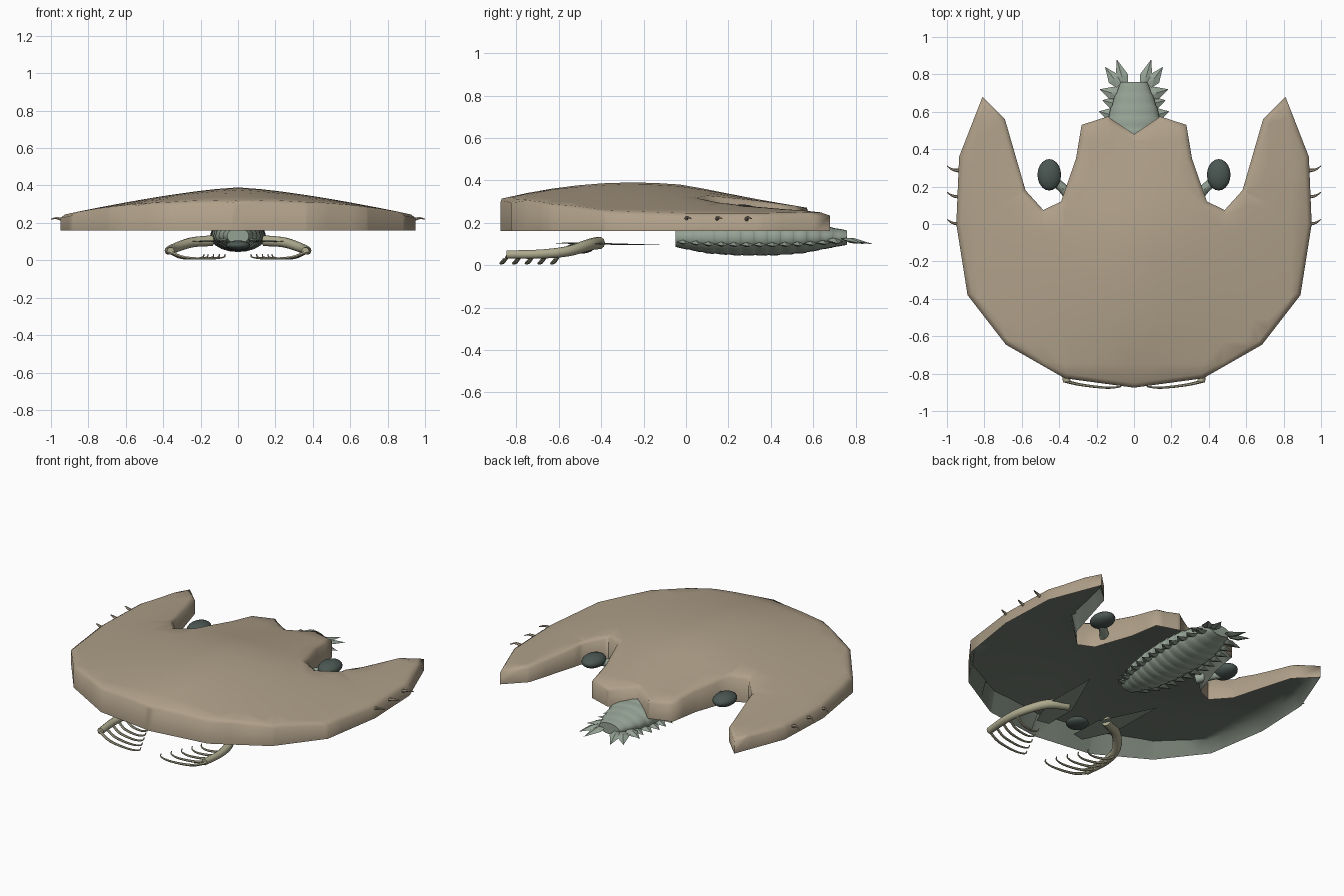
import bpy, bmesh, math
from mathutils import Vector

if "Cube" in bpy.data.objects:
    bpy.data.objects.remove(bpy.data.objects["Cube"])


def material(name, rgb):
    m = bpy.data.materials.new(name)
    m.diffuse_color = (*rgb, 1)
    m.use_nodes = True
    m.node_tree.nodes["Principled BSDF"].inputs["Base Color"].default_value = m.diffuse_color
    return m


TAN = material("tan_shell", (0.43, 0.35, 0.25))
DARK = material("dark_green", (0.07, 0.095, 0.085))
UNDER = material("dark_underside", (0.17, 0.20, 0.165))
GREEN = material("grey_green", (0.30, 0.36, 0.30))
OLIVE = material("olive", (0.42, 0.40, 0.27))


def make(name, verts, faces, *mats, angle=45):
    me = bpy.data.meshes.new(name)
    me.from_pydata(verts, [], faces)
    bm = bmesh.new()
    bm.from_mesh(me)
    bmesh.ops.recalc_face_normals(bm, faces=bm.faces)
    bm.to_mesh(me)
    bm.free()
    ob = bpy.data.objects.new(name, me)
    bpy.context.collection.objects.link(ob)
    for m in mats:
        me.materials.append(m)
    bpy.ops.object.select_all(action='DESELECT')
    ob.select_set(True)
    bpy.context.view_layer.objects.active = ob
    bpy.ops.object.shade_smooth_by_angle(angle=math.radians(angle))
    return ob


def loft(rings):
    """Closed skin over a list of equal-length vertex rings."""
    n = len(rings[0])
    verts = [v for r in rings for v in r]
    faces = [(i * n + j, i * n + (j + 1) % n, (i + 1) * n + (j + 1) % n, (i + 1) * n + j)
             for i in range(len(rings) - 1) for j in range(n)]
    faces += [tuple(range(n))[::-1], tuple(range(len(verts) - n, len(verts)))]
    return verts, faces


def smooth_path(pts, steps=4):
    """Catmull-Rom points through a short path."""
    p = [Vector(q) for q in pts]
    p = [2 * p[0] - p[1]] + p + [2 * p[-1] - p[-2]]
    out = []
    for a, b, c, d in zip(p, p[1:], p[2:], p[3:]):
        for k in range(steps):
            t = k / steps
            out.append(0.5 * (2 * b + (c - a) * t + (2 * a - 5 * b + 4 * c - d) * t * t
                              + (3 * b - a - 3 * c + d) * t ** 3))
    return out + [p[-2]]


def tube(name, pts, r0, r1, mat, n=8):
    path = smooth_path(pts)
    rings = []
    for i, p in enumerate(path):
        d = (path[min(i + 1, len(path) - 1)] - path[max(i - 1, 0)]).normalized()
        u = d.cross(Vector((0, 0, 1))).normalized()
        w = u.cross(d)
        r = r0 + (r1 - r0) * i / (len(path) - 1)
        rings.append([p + r * (math.cos(a) * u + math.sin(a) * w)
                      for a in (2 * math.pi * k / n for k in range(n))])
    return make(name, *loft(rings), mat)


def ellipsoid(name, loc, radii, mat):
    bpy.ops.mesh.primitive_uv_sphere_add(segments=20, ring_count=12, location=loc)
    ob = bpy.context.object
    ob.name = name
    ob.scale = radii
    ob.data.materials.append(mat)
    bpy.ops.object.shade_smooth()


def leaf(name, base, tip, width, thick, mat):
    """Flat pointed blade, widest a third of the way along."""
    b, t = Vector(base), Vector(tip)
    side = (t - b).cross(Vector((0, 0, 1))).normalized() * width / 2
    up = Vector((0, 0, thick / 2))
    m = b.lerp(t, 0.35)
    verts = [b + side * .5, b - side * .5, m + side, m - side, t, m + up, m - up]
    faces = [(0, 1, 5), (0, 5, 2), (1, 3, 5), (2, 5, 4), (3, 4, 5),
             (1, 0, 6), (0, 2, 6), (3, 1, 6), (2, 4, 6), (4, 3, 6)]
    make(name, verts, faces, mat, angle=10)


# Carapace: notched horseshoe outline, domed top, hollow underside with a thin rim
half = [(0, .48), (.14, .575), (.28, .53), (.31, .35), (.39, .12), (.485, .075), (.58, .18),
        (.69, .56), (.81, .68), (.935, .36), (.95, 0), (.89, -.38), (.685, -.645), (.37, -.825), (0, -.875)]
outline = half + [(-x, y) for x, y in half[-2:0:-1]]
bm = bmesh.new()
face = bm.faces.new([bm.verts.new((x, y, 0)) for x, y in outline])
bm.normal_update()
bmesh.ops.inset_region(bm, faces=[face], thickness=.025, use_boundary=True, use_even_offset=True)
bmesh.ops.triangulate(bm, faces=[f for f in bm.faces if len(f.verts) > 4])
for axis, lo in (((1, 0, 0), -.96), ((0, 1, 0), -.99)):
    for k in range(17):
        bmesh.ops.bisect_plane(bm, geom=bm.verts[:] + bm.edges[:] + bm.faces[:], dist=1e-5,
                               plane_co=Vector(axis) * (lo + .12 * k), plane_no=axis)
bm.verts.index_update()


def dome(x, y):
    u = abs(x) / .95
    fall = .2 * (y + .25) ** 2 if y < 0 else .0125 + .2 * y
    return max(.235, .39 - .15 * u ** 1.35 - fall * max(0, 1 - u))


def heights(v):
    z = dome(v.co.x, v.co.y)
    return (z - .014, .16) if v.is_boundary else (z, z - .022)


n = len(bm.verts)
top = [(v.co.x, v.co.y, heights(v)[0]) for v in bm.verts]
low = [(v.co.x, v.co.y, heights(v)[1]) for v in bm.verts]
tops = [tuple(v.index for v in f.verts) for f in bm.faces]
lows = [tuple(i + n for i in reversed(f)) for f in tops]
walls = [(e.verts[0].index, e.verts[1].index, e.verts[1].index + n, e.verts[0].index + n)
         for e in bm.edges if e.is_boundary]
bm.free()
shell = make("carapace", top + low, tops + walls + lows, TAN, UNDER, angle=65)
for p in shell.data.polygons[len(tops) + len(walls):]:
    p.material_index = 1

# Ringed trunk under the rear of the carapace
shape = [(-.05, .06, .045), (.1, .115, .075), (.25, .14, .085), (.4, .15, .085),
         (.55, .145, .075), (.65, .115, .055), (.76, .07, .034)]


def trunk_size(y):
    for (y0, a0, b0), (y1, a1, b1) in zip(shape, shape[1:]):
        if y <= y1 + 1e-6:
            t = (y - y0) / (y1 - y0)
            return a0 + (a1 - a0) * t, b0 + (b1 - b0) * t


SEG = 13
rings = []
for i in range(SEG):
    for t, s in ((0, .97), (.35, 1.0), (.85, 1.01), (.97, .98)):
        y = -.05 + .81 * (i + t) / SEG
        a, b = trunk_size(y)
        rings.append([(a * s * math.cos(q), y, .13 + b * s * math.sin(q))
                      for q in (2 * math.pi * k / 20 for k in range(20))])
a, b = trunk_size(.76)
rings.append([(a * math.cos(q), .76, .13 + b * math.sin(q))
              for q in (2 * math.pi * k / 20 for k in range(20))])
make("trunk", *loft(rings), GREEN, angle=50)

for s, side in ((1, "right"), (-1, "left")):
    # Side flaps along the trunk and the tail fan
    for i in range(SEG):
        y = -.02 + .78 * i / SEG
        a, b = trunk_size(y)
        z = .13 - .35 * b
        leaf(f"trunk_flap_{side}_{i}", (s * (a - .03), y, z), (s * (a + .052), y + .022, z - .012),
             .065, .024, GREEN)
    for i, (bx, by, tx, ty) in enumerate(((.05, .74, .092, .88), (.08, .74, .155, .84), (.085, .69, .185, .72))):
        leaf(f"tail_blade_{side}_{i}", (s * bx, by, .125), (s * tx, ty, .10), .07, .025, GREEN)

    # Eyes on stalks in the carapace notches
    ellipsoid(f"eye_{side}", (s * .453, .263, .248), (.063, .084, .038), DARK)
    tube(f"eye_stalk_{side}", [(s * .34, .14, .21), (s * .38, .19, .22), (s * .44, .24, .235)], .028, .024, GREEN)

    # Small spines on the carapace margin
    for i, y in enumerate((0, .145, .285)):
        tube(f"margin_spine_{side}_{i}", [(s * .93, y, .215), (s * .97, y + .006, .225), (s * 1.0, y + .025, .22)],
             .011, .002, TAN, 6)

    # Frontal grasping arm with a comb of hooked spines
    tube(f"front_arm_{side}", [(s * .14, -.41, .105), (s * .25, -.46, .095), (s * .34, -.56, .065),
                               (s * .37, -.69, .052), (s * .36, -.845, .05)], .03, .02, OLIVE, 10)
    for i in range(5):
        y = -.60 - .06 * i
        x = .36 + .008 * min(i, 1)
        reach = .17 + .03 * i
        tube(f"arm_spine_{side}_{i}", [(s * x, y, .045), (s * (x - .3 * reach), y - .02, .015),
                                       (s * (x - .75 * reach), y - .035, .009),
                                       (s * (x - reach), y - .03, .016), (s * (x - reach - .008), y - .02, .032)],
             .009, .003, OLIVE, 6)

    # Flat gill plates behind the mouth
    leaf(f"gill_plate_{side}", (s * .13, -.65, .105), (s * .25, -.09, .095), .16, .01, GREEN)

# Mouth cone
ellipsoid("mouth", (0, -.5, .08), (.065, .065, .026), DARK)
